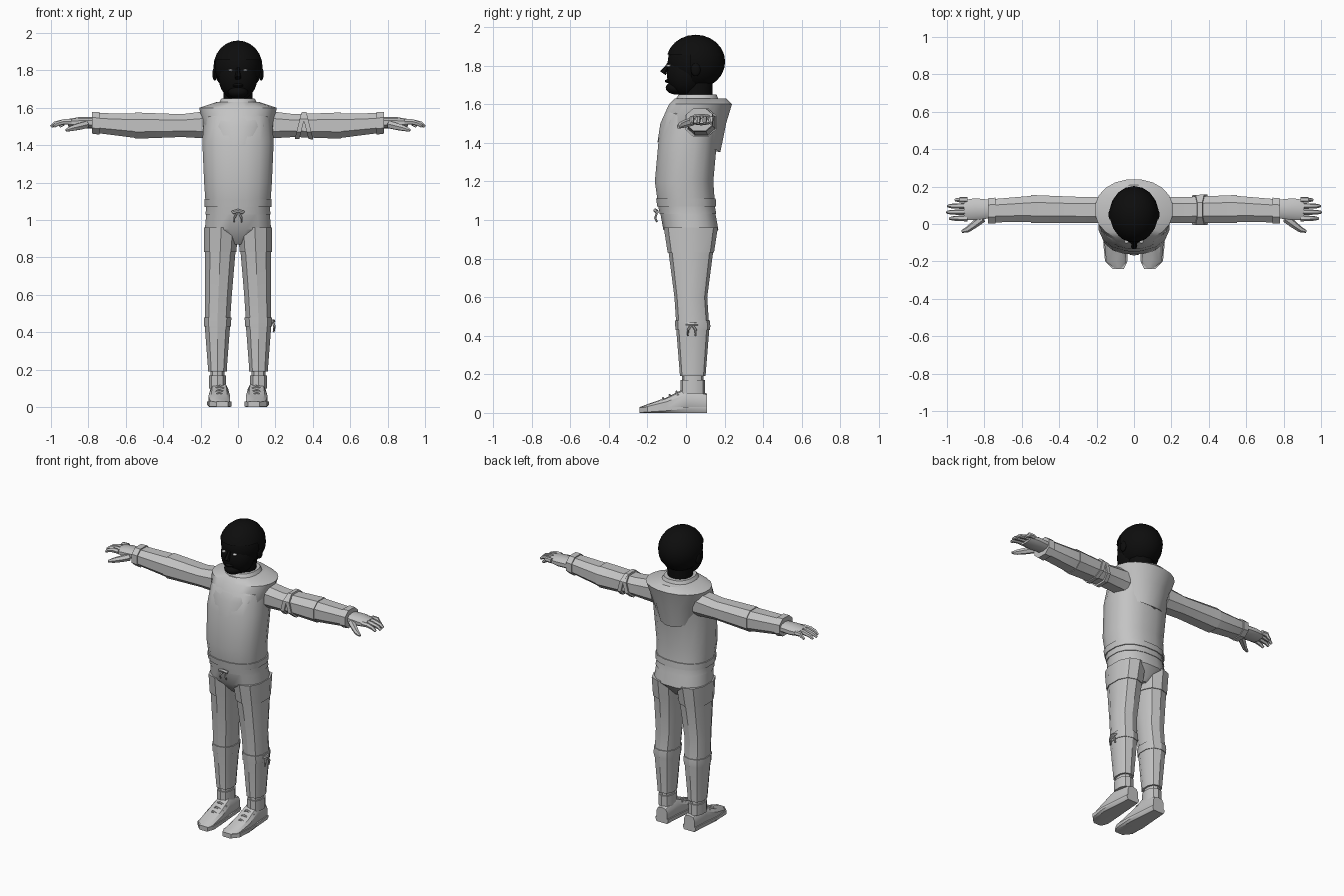
import bpy
import bmesh
from math import sin, cos, pi, radians, copysign
from mathutils import Vector, Matrix

default_cube = bpy.data.objects.get("Cube")
if default_cube:
    bpy.data.objects.remove(default_cube)


def material(name, grey):
    mat = bpy.data.materials.new(name)
    mat.use_nodes = True
    colour = (grey, grey, grey, 1)
    mat.diffuse_color = colour
    shader = mat.node_tree.nodes["Principled BSDF"]
    shader.inputs["Base Color"].default_value = colour
    return mat


CLOTH = material("light grey cloth", .55)
BLACK = material("black", .004)
PALE = material("pale eye", .6)


def finish(name, bm, mat, angle=32):
    bmesh.ops.recalc_face_normals(bm, faces=bm.faces)
    mesh = bpy.data.meshes.new(name)
    bm.to_mesh(mesh)
    bm.free()
    mesh.materials.append(mat)
    obj = bpy.data.objects.new(name, mesh)
    bpy.context.collection.objects.link(obj)
    bpy.ops.object.select_all(action="DESELECT")
    bpy.context.view_layer.objects.active = obj
    obj.select_set(True)
    bpy.ops.object.shade_smooth_by_angle(angle=radians(angle))


def skin(bm, loops):
    """Join successive loops of points and cap both ends."""
    rows = [[bm.verts.new(point) for point in loop] for loop in loops]
    for low, high in zip(rows, rows[1:]):
        for i in range(len(low)):
            bm.faces.new((low[i - 1], low[i], high[i], high[i - 1]))
    bm.faces.new(rows[0])
    bm.faces.new(rows[-1])


def section(profile, station):
    """Bounds of a profile at any station, blended between its keys."""
    if station <= profile[0][0]:
        return profile[0][1:]
    for before, after in zip(profile, profile[1:]):
        if station <= after[0]:
            blend = (station - before[0]) / (after[0] - before[0])
            return [a + (b - a) * blend for a, b in zip(before[1:], after[1:])]
    return profile[-1][1:]


def piece(name, axis, profile, start, end, grow=0, sides=10, power=2.4, flip=1, warp=None):
    """A stretch of a profile as one garment part, padded outwards by grow."""
    stations = [start] + [key[0] for key in profile if start < key[0] < end] + [end]
    loops = []
    for t in stations:
        left, right, low, high = section(profile, t)
        loop = []
        for i in range(sides):
            turn = 2 * pi * (i + .5) / sides
            c, s = cos(turn), sin(turn)
            across = copysign(abs(c) ** (2 / power), c)
            along = copysign(abs(s) ** (2 / power), s)
            u = (left + right + across * (right - left + 2 * grow)) / 2
            v = (low + high + along * (high - low + 2 * grow)) / 2
            point = Vector({"x": (t, u, v), "y": (u, t, v), "z": (u, v, t)}[axis])
            if warp:
                warp(point)
            point.x *= flip
            loop.append(point)
        loops.append(loop)
    bm = bmesh.new()
    skin(bm, loops)
    finish(name, bm, CLOTH)


def symmetric(*rows):
    return [(z, -width, width, front, back) for z, width, front, back in rows]


def tube(name, points, thick, thin, flip=1, mat=CLOTH, sides=6):
    """A tapering tube through a few points."""
    points = [Vector((x * flip, y, z)) for x, y, z in points]
    last = len(points) - 1
    loops = []
    for i, point in enumerate(points):
        way = (points[min(i + 1, last)] - points[max(i - 1, 0)]).normalized()
        across = way.cross(Vector((.1, .2, 1))).normalized()
        up = across.cross(way)
        radius = thick + (thin - thick) * (i / last) ** 2
        turns = [2 * pi * k / sides for k in range(sides)]
        loops.append([point + radius * (across * cos(a) + up * sin(a)) for a in turns])
    bm = bmesh.new()
    skin(bm, loops)
    finish(name, bm, mat, angle=50)


def ball(name, centre, size, mat=BLACK, keep=None):
    bm = bmesh.new()
    place = Matrix.LocRotScale(Vector(centre), None, Vector(size))
    bmesh.ops.create_uvsphere(bm, u_segments=18, v_segments=12, radius=1, matrix=place)
    if keep:
        hidden = [f for f in bm.faces if not keep(f.calc_center_median())]
        bmesh.ops.delete(bm, geom=hidden, context="FACES")
    finish(name, bm, mat)


# Head and neck
ball("skull", (0, .05, 1.82), (.125, .145, .135))
ball("face", (0, 0, 1.76), (.105, .1, .12))
ball("hair", (0, .05, 1.82), (.133, .153, .14), keep=lambda c: c.z > 1.86 or c.y > .03)
ball("chin", (0, -.05, 1.685), (.055, .055, .035))
ball("lips", (0, -.08, 1.72), (.03, .03, .012))
tube("neck", [(0, .06, 1.58), (0, .06, 1.75)], .075, .08, mat=BLACK, sides=12)
tube("nose", [(0, -.08, 1.82), (0, -.1, 1.79), (0, -.12, 1.76)], .01, .018, mat=BLACK)

# Trunk: height, half width, front and back
TRUNK = symmetric(
    (.87, .04, -.05, .1), (.95, .18, -.12, .17), (1.06, .17, -.14, .15), (1.2, .18, -.16, .14),
    (1.42, .19, -.14, .16), (1.55, .18, -.11, .19), (1.62, .11, -.05, .17))
piece("trouser_seat", "z", TRUNK, .87, 1.05, sides=16)
piece("trouser_waist", "z", TRUNK, 1.03, 1.09, grow=.004, sides=16)
piece("jumper_hem", "z", TRUNK, 1.07, 1.11, grow=.01, sides=16)
piece("jumper", "z", TRUNK, 1.1, 1.62, grow=.004, sides=16)


# Draped hood: the lower edge sweeps up at the sides and dips at the back
def drape(point):
    low = max(0, 1.5 - point.z) * 10
    point.z += low * (2 * point.x ** 2 - (.05 if point.y > .1 else 0))


HOOD = symmetric((1.4, .15, -.15, .18), (1.5, .19, -.135, .21), (1.6, .21, -.09, .24), (1.63, .12, -.06, .21))
COLLAR = symmetric((1.6, .12, -.07, .18), (1.65, .09, -.04, .16))
piece("hood", "z", HOOD, 1.4, 1.63, sides=20, power=2.1, warp=drape)
piece("collar", "z", COLLAR, 1.6, 1.65, sides=16)
tube("cord_knot", [(-.03, -.15, 1.04), (0, -.16, 1.05), (.03, -.15, 1.04)], .01, .01)

# Limb profiles: station, then low and high bounds of the section
LEG = [(.2, .06, .16, -.03, .1), (.45, .04, .18, -.05, .12), (.6, .03, .18, -.06, .11),
       (.83, .01, .18, -.09, .14), (.96, 0, .18, -.11, .16)]
SHOE = [(-.24, .06, .11, 0, .03), (-.2, .04, .15, 0, .045), (-.1, .04, .16, 0, .08),
        (0, .05, .15, 0, .13), (.11, .06, .14, 0, .1)]
ARM = [(.15, 0, .15, 1.43, 1.59), (.3, 0, .15, 1.44, 1.57), (.55, 0, .16, 1.43, 1.58),
       (.78, 0, .14, 1.46, 1.58)]
PALM = [(.75, .03, .13, 1.49, 1.55), (.85, .02, .14, 1.49, 1.55), (.91, .02, .13, 1.5, 1.54)]


def flatten(point):
    point.z = min(max(point.z, 0), .03)


for label, flip in (("left", 1), ("right", -1)):
    # Face details
    ball(label + "_ear", (.125 * flip, .05, 1.78), (.012, .025, .035))
    ball(label + "_eye", (.04 * flip, -.09, 1.8), (.012, .015, .007), mat=PALE)

    # Trouser leg, shoe and laces
    piece(label + "_upper_thigh", "z", LEG, .83, .96, grow=.005, flip=flip)
    piece(label + "_thigh", "z", LEG, .47, .84, flip=flip)
    piece(label + "_knee_band", "z", LEG, .43, .48, grow=.006, flip=flip)
    piece(label + "_shin", "z", LEG, .19, .44, grow=.002, flip=flip)
    piece(label + "_ankle", "z", LEG, .1, .2, grow=-.01, flip=flip)
    piece(label + "_shoe_collar", "z", LEG, .1, .17, grow=-.002, flip=flip)
    piece(label + "_shoe", "y", SHOE, -.24, .11, power=3, flip=flip)
    piece(label + "_sole", "y", SHOE, -.24, .11, grow=.006, power=5, flip=flip, warp=flatten)
    for row, place in enumerate(("upper", "middle", "lower")):
        y = -.04 - .035 * row
        top = section(SHOE, y)[-1]
        lace = [(.055, y, top - .02), (.1, y - .01, top), (.145, y, top - .02)]
        tube(f"{label}_{place}_lace", lace, .006, .006, flip)
    cord = [(.005, -.15, 1.04), (.02, -.16, 1.01), (.02, -.15, .99)]
    tube(label + "_cord_end", cord, .006, .005, flip)

    # Sleeve, cuff and hand
    piece(label + "_upper_sleeve", "x", ARM, .15, .55, sides=8, flip=flip)
    piece(label + "_lower_sleeve", "x", ARM, .52, .75, grow=-.005, sides=8, flip=flip)
    piece(label + "_cuff", "x", ARM, .74, .78, grow=.002, sides=8, flip=flip)
    piece(label + "_palm", "x", PALM, .75, .91, flip=flip)
    fingers = {"index": .985, "middle": 1, "ring": .995, "little": .955}
    for order, (finger, tip) in enumerate(fingers.items()):
        y = .03 + .033 * order
        bend = [(.89, y, 1.525), (.93, y, 1.525), (tip - .02, y, 1.515), (tip, y, 1.5)]
        tube(f"{label}_{finger}_finger", bend, .016, .008, flip)
    thumb = [(.81, .03, 1.51), (.85, 0, 1.5), (.89, -.03, 1.49), (.92, -.04, 1.48)]
    tube(label + "_thumb", thumb, .022, .008, flip)


# Crossed straps on the left arm and the tie at the left knee
def lean_out(point):
    point.x += (point.z - 1.5) / 4


def lean_in(point):
    point.x -= (point.z - 1.5) / 4


piece("inner_arm_strap", "x", ARM, .32, .345, grow=.01, sides=8, warp=lean_out)
piece("outer_arm_strap", "x", ARM, .36, .385, grow=.01, sides=8, warp=lean_in)
tube("knee_tie_knot", [(.18, 0, .46), (.19, .03, .46), (.18, .06, .46)], .01, .008)
for label, y in (("front", .01), ("back", .05)):
    tube(f"knee_tie_{label}_end", [(.185, .03, .46), (.195, y, .43), (.19, y, .4)], .007, .005)
